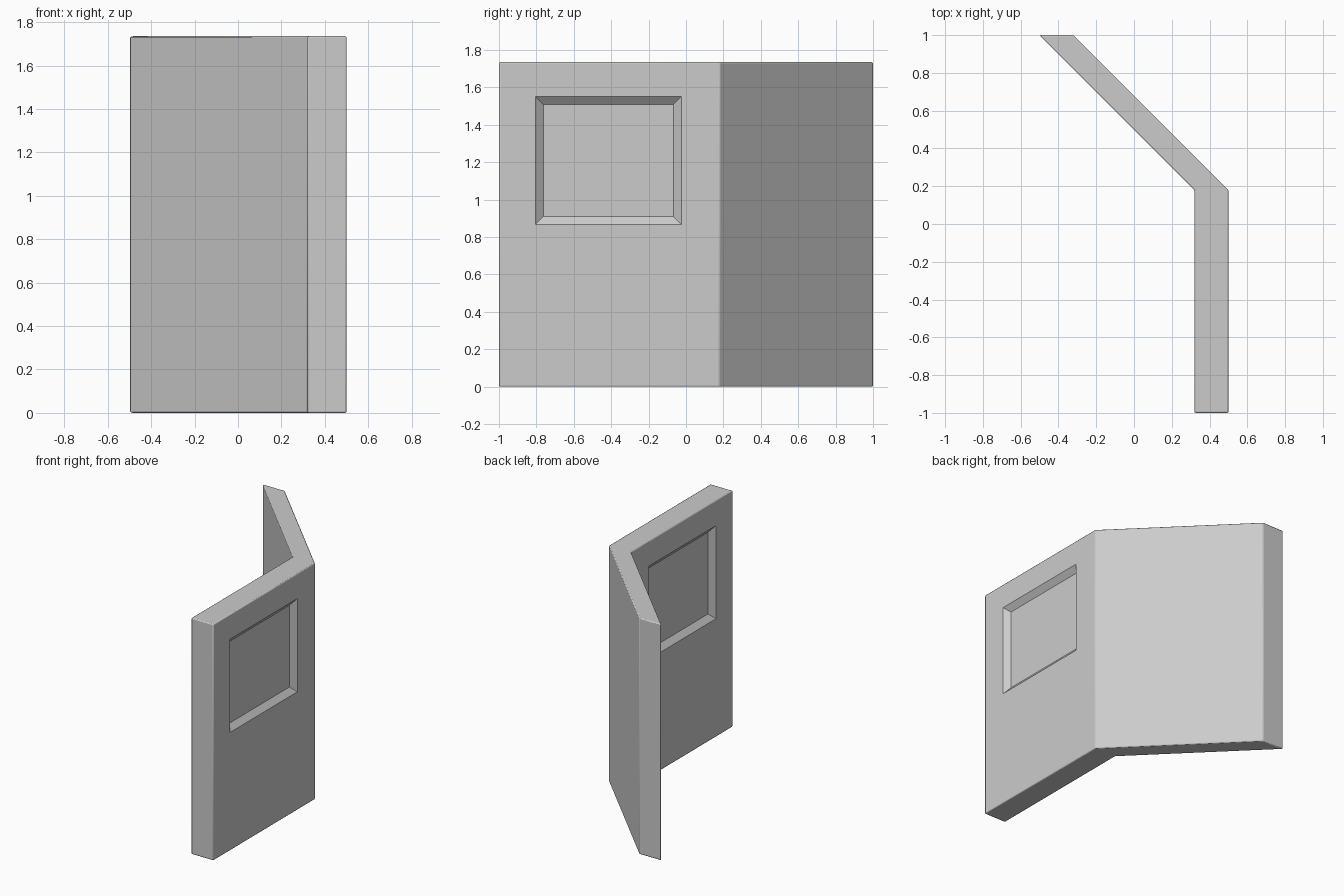
import bpy, bmesh
from math import radians

if "Cube" in bpy.data.objects:
    bpy.data.objects.remove(bpy.data.objects["Cube"])

HEIGHT = 1.735


def make_object(name, bm):
    bmesh.ops.recalc_face_normals(bm, faces=bm.faces)
    mesh = bpy.data.meshes.new(name)
    bm.to_mesh(mesh)
    bm.free()
    obj = bpy.data.objects.new(name, mesh)
    bpy.context.collection.objects.link(obj)
    return obj


# Bent wall: angled footprint extruded upward
footprint = [(0.5, -1), (0.5, 0.18), (-0.32, 1), (-0.5, 1), (0.32, 0.18), (0.32, -1)]
bm = bmesh.new()
base = bm.faces.new([bm.verts.new((x, y, 0)) for x, y in footprint])
top = bmesh.ops.extrude_face_region(bm, geom=[base])
for v in top["geom"]:
    if isinstance(v, bmesh.types.BMVert):
        v.co.z = HEIGHT
wall = make_object("bent_wall", bm)
bevel = wall.modifiers.new("soft_edges", "BEVEL")
bevel.width = 0.007
bevel.segments = 2
bevel.limit_method = "ANGLE"


# Sloped window recess cut into each side of the straight section
def window_cutter(name, surface_x, side):
    cy, cz, hy, hz = -0.415, 1.21, 0.39, 0.342
    depth, inset = 0.035, 0.042
    bm = bmesh.new()
    rings = []
    for t in (-1, 1):
        x = surface_x - side * depth * t
        y, z = hy - inset * t, hz - inset * t
        rings.append([bm.verts.new((x, cy + sy * y, cz + sz * z))
                      for sy, sz in ((-1, -1), (1, -1), (1, 1), (-1, 1))])
    outer, inner = rings
    bm.faces.new(outer)
    bm.faces.new(inner)
    for i in range(4):
        j = (i + 1) % 4
        bm.faces.new((outer[i], outer[j], inner[j], inner[i]))
    obj = make_object(name, bm)
    obj.hide_render = True
    obj.display_type = "WIRE"
    return obj


for name, x, side in (("outer", 0.5, 1), ("inner", 0.32, -1)):
    cut = wall.modifiers.new(name + "_window_recess", "BOOLEAN")
    cut.operation = "DIFFERENCE"
    cut.solver = "EXACT"
    cut.object = window_cutter(name + "_window_cutter", x, side)

# Smooth shading that keeps the corners sharp
bpy.ops.object.select_all(action="DESELECT")
wall.select_set(True)
bpy.context.view_layer.objects.active = wall
bpy.ops.object.shade_smooth_by_angle(angle=radians(30))
